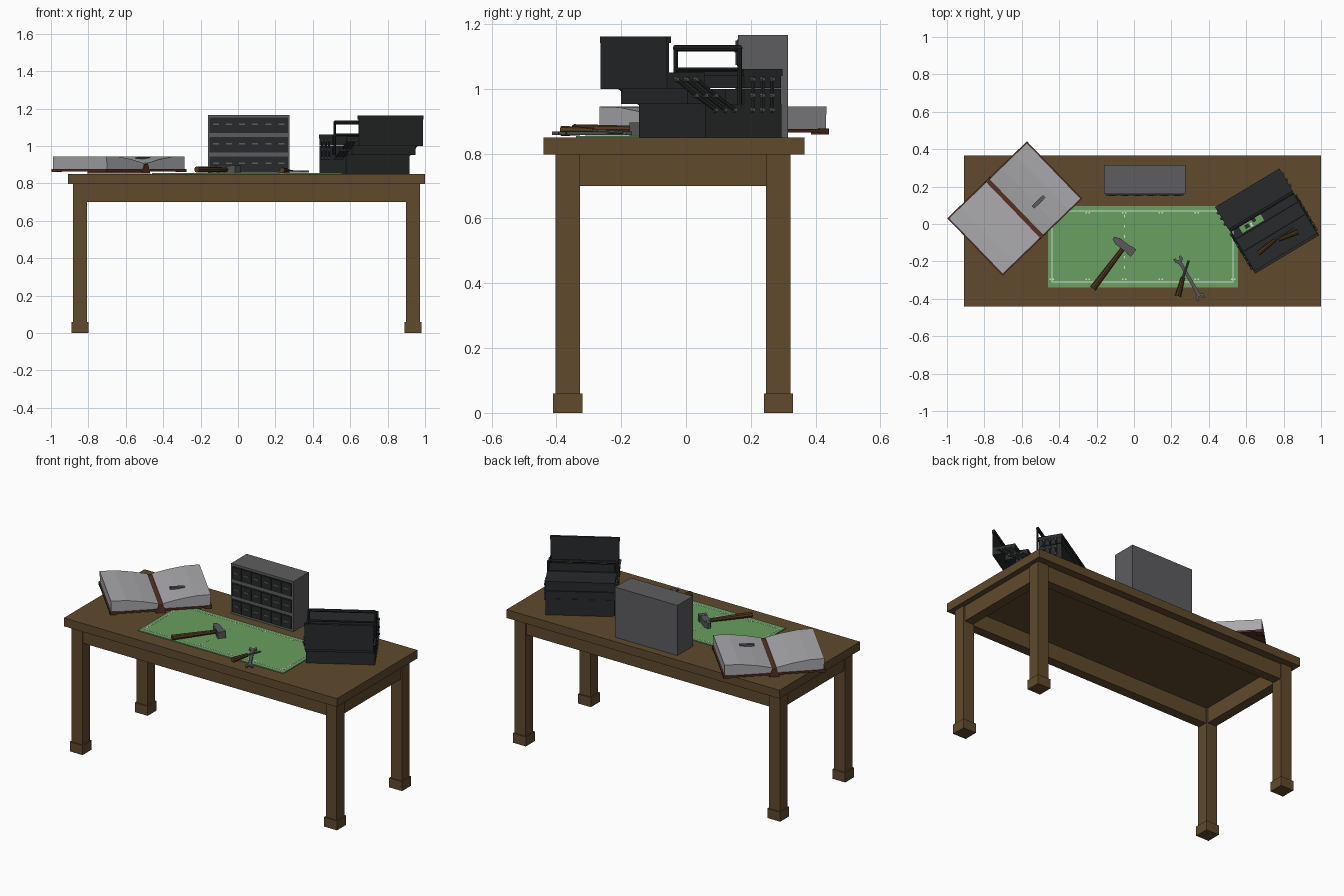
import bpy, bmesh
from math import radians, pi
from mathutils import Matrix, Vector

old = bpy.data.objects.get("Cube")
if old:
    bpy.data.objects.remove(old)


def colour(name, r, g, b):
    m = bpy.data.materials.new(name)
    m.use_nodes = True
    m.diffuse_color = (r, g, b, 1)
    m.node_tree.nodes["Principled BSDF"].inputs["Base Color"].default_value = (r, g, b, 1)
    return m


WOOD = colour("table_wood", .115, .067, .026)
BLACK = colour("black_metal", .021, .023, .024)
GREY = colour("cabinet_grey", .11, .11, .115)
GREEN = colour("mat_green", .14, .35, .115)
WHITE = colour("marking_white", .7, .75, .7)
PAGE = colour("paper", .40, .39, .41)
LEATHER = colour("book_leather", .09, .03, .017)
STEEL = colour("tool_steel", .10, .10, .105)
HANDLE = colour("handle_wood", .085, .042, .013)
ID = Matrix.Identity(4)


def finish(name, mat, bm, M=ID):
    bmesh.ops.recalc_face_normals(bm, faces=bm.faces)
    me = bpy.data.meshes.new(name)
    bm.to_mesh(me)
    bm.free()
    me.materials.append(mat)
    ob = bpy.data.objects.new(name, me)
    ob.matrix_world = M
    bpy.context.collection.objects.link(ob)
    return ob


def boxes(name, mat, spans, M=ID):
    """One object from boxes given as (x0, x1, y0, y1, z0, z1)."""
    bm = bmesh.new()
    for x0, x1, y0, y1, z0, z1 in spans:
        S = Matrix.Diagonal((x1 - x0, y1 - y0, z1 - z0, 1))
        C = Matrix.Translation(((x0 + x1) / 2, (y0 + y1) / 2, (z0 + z1) / 2))
        bmesh.ops.create_cube(bm, size=1, matrix=C @ S)
    return finish(name, mat, bm, M)


def rods(name, mat, runs, M=ID, sides=8):
    """One object from tapered rods given as (start, end, radius, end radius)."""
    bm = bmesh.new()
    for p, q, r, s in runs:
        p, q = Vector(p), Vector(q)
        d = q - p
        T = Matrix.Translation((p + q) / 2) @ d.to_track_quat('Z', 'Y').to_matrix().to_4x4()
        bmesh.ops.create_cone(bm, cap_ends=True, segments=sides, radius1=r, radius2=s,
                              depth=d.length, matrix=T)
    return finish(name, mat, bm, M)


def prism(name, mat, pts, z0, z1, M=ID):
    bm = bmesh.new()
    f = bm.faces.new([bm.verts.new((x, y, z0)) for x, y in pts])
    ext = bmesh.ops.extrude_face_region(bm, geom=[f])["geom"]
    vs = [v for v in ext if isinstance(v, bmesh.types.BMVert)]
    bmesh.ops.translate(bm, verts=vs, vec=(0, 0, z1 - z0))
    return finish(name, mat, bm, M)


def place(x, y, deg, z=0):
    return Matrix.Translation((x, y, z)) @ Matrix.Rotation(radians(deg), 4, 'Z')


def tray(x0, x1, y0, y1, z0, z1, t=.006):
    """Open box: a floor and four walls."""
    return [(x0, x1, y0, y1, z0, z0 + t), (x0, x0 + t, y0, y1, z0, z1),
            (x1 - t, x1, y0, y1, z0, z1), (x0, x1, y0, y0 + t, z0, z1),
            (x0, x1, y1 - t, y1, z0, z1)]


# Table
boxes("table_top", WOOD, [(-.91, 1, -.44, .365, .797, .85)])
LX, LY = (-.845, .935), (-.365, .285)
for x in LX:
    for y in LY:
        boxes("table_leg", WOOD, [(x - .038, x + .038, y - .038, y + .038, 0, .797)])
        boxes("table_foot", WOOD, [(x - .045, x + .045, y - .045, y + .045, 0, .06)])
for y in LY:
    boxes("long_apron", WOOD, [(LX[0], LX[1], y - .03, y + .03, .70, .797)])
for x in LX:
    boxes("short_apron", WOOD, [(x - .03, x + .03, LY[0], LY[1], .70, .797)])

# Cutting mat with its printed frame and tick marks
boxes("cutting_mat", GREEN, [(-.46, .555, -.34, .095, .85, .855)])
marks = [(-.44, .53, y, y + .004, .855, .856) for y in (-.312, .068)]
marks += [(x, x + .004, -.312, .07, .855, .856) for x in (-.44, .527)]
boxes("mat_frame", WHITE, marks)
ticks = []
for i in range(6):
    x = -.44 + i * .194
    for y in (-.30, .055):
        ticks += [(x - .012, x - .004, y, y + .008, .855, .856),
                  (x + .004, x + .012, y, y + .008, .855, .856)]
for j in range(6):
    ticks.append((-.054, -.048, -.24 + j * .055, -.225 + j * .055, .855, .856))
boxes("mat_ticks", WHITE, ticks)

# Drawer cabinet: three rows of six drawers
boxes("cabinet_body", GREY, [(-.16, .275, .16, .315, .85, 1.167)])
backs, fronts, pulls = [], [], []
for z in (.862, .965, 1.07):
    backs.append((-.152, .267, .157, .161, z, z + .083))
    for i in range(6):
        x = -.149 + i * .0697
        fronts.append((x, x + .064, .153, .158, z + .004, z + .079))
        pulls.append((x + .016, x + .048, .149, .154, z + .042, z + .05))
boxes("drawer_recesses", BLACK, backs)
boxes("drawer_fronts", BLACK, fronts)
boxes("drawer_pulls", GREY, pulls)

# Cantilever toolbox, front half opened: local x along the box, local y to the back
B = place(.649, -.265, 31)
L = .397
boxes("toolbox_base", BLACK, tray(0, L, .14, .414, .85, .953), B)
boxes("open_middle_tray", BLACK, tray(0, L, .076, .214, .953, 1.0), B)
boxes("open_upper_tray", BLACK, tray(0, L, .004, .137, 1.0, 1.05), B)
boxes("open_lid", BLACK, [(0, L, .002, .01, 1.0, 1.16), (-.002, L + .002, 0, .016, 1.142, 1.162)], B)
boxes("closed_trays", BLACK, [(0, L, .28, .412, .953, 1.0), (0, L, .28, .412, 1.003, 1.045)], B)
boxes("closed_lid", BLACK, [(-.002, L + .002, .277, .416, 1.04, 1.062)], B)
links, pins = [], []
for x, s in ((0, -1), (L, 1)):
    face = x + s * .003
    for shift in (0, .035, .07):
        arm = [(face, .035 + shift, 1.03), (face, .105 + shift, .98), (face, .175 + shift, .935)]
        shut = [(face, .31 + shift, z) for z in (1.03, .98, .935)]
        for chain in (arm, shut):
            links += [(p, q, .006, .006) for p, q in zip(chain, chain[1:])]
            pins += [((x, p[1], p[2]), (x + s * .011, p[1], p[2]), .009, .006) for p in chain]
rods("tray_links", BLACK, links, B, 6)
rods("link_pins", STEEL, pins, B)
a, b, h = .006, L - .006, .268
rods("toolbox_handle", BLACK, [((a, h, .94), (a, h, 1.125), .007, .007),
                               ((b, h, .94), (b, h, 1.125), .007, .007),
                               ((a, h, 1.126), (b, h, 1.126), .01, .01),
                               ((a, h, 1.06), (b, h, 1.06), .006, .006)], B)

# Things kept in the toolbox
boxes("circuit_board", GREEN, [(.05, .19, .218, .275, .90, .905)], B)
boxes("circuit_chips", BLACK, [(.08, .105, .23, .25, .905, .912), (.13, .15, .24, .265, .905, .912)], B)
boxes("circuit_labels", WHITE, [(.11, .122, .225, .245, .905, .909), (.09, .12, .26, .265, .905, .909)], B)
rods("stored_tool_handles", HANDLE, [((.07, .085, 1.02), (.18, .1, 1.02), .013, .009),
                                     ((.2, .09, 1.02), (.31, .075, 1.02), .009, .013)], B)
rods("stored_tool_shafts", STEEL, [((.17, .1, 1.02), (.3, .11, 1.015), .005, .005)], B)

# Open book: local x across the pages, local y along the spine
K = place(-.6375, .083, 44)
W, H = .296, .213
side = K @ Matrix.Rotation(pi / 2, 4, 'X')
half = [(.012, .876), (.288, .876), (.29, .945), (.2, .943), (.1, .928), (.012, .908)]
for s in (-1, 1):
    prism("book_pages", PAGE, [(s * x, z) for x, z in half], .006 - H, H - .006, side)
    boxes("book_cover", LEATHER, [(min(0, s * W), max(0, s * W), -H, H, .865, .876)], K)
    boxes("cover_corners", LEATHER, [(s * (W - .02) - .02, s * (W - .02) + .02,
                                      y - .02, y + .02, .86, .878) for y in (.02 - H, H - .02)], K)
prism("book_spine", LEATHER, [(-.03, .852), (.03, .852), (.012, .903), (-.012, .903)], -H, H, side)
boxes("page_marker", STEEL, [(.075, .16, -.073, -.053, .93, .942)], K)

# Hammer: local x along the handle
M = place(-.22, -.345, 53, .874)
rods("hammer_handle", HANDLE, [((0, 0, 0), (.11, 0, 0), .017, .015),
                               ((.11, 0, 0), (.29, 0, 0), .015, .011)], M)
boxes("hammer_head", STEEL, [(.262, .302, -.03, .045, -.018, .02)], M)
boxes("hammer_face", STEEL, [(.258, .306, -.06, -.03, -.02, .022)], M)
prism("hammer_peen", STEEL, [(.262, .045), (.302, .045), (.29, .075), (.274, .075)], -.016, .018, M)

# Double open-ended wrench: one quarter outline mirrored about both axes
quarter = [(.095, .009), (.108, .023), (.13, .022), (.127, .010), (.112, .008), (.112, 0)]
right = quarter + [(x, -y) for x, y in quarter[-2::-1]]
outline = right + [(-x, -y) for x, y in right]
prism("wrench", STEEL, outline, .858, .868, place(.295, -.29, -60))

# Screwdriver
rods("screwdriver_handle", HANDLE, [((.235, -.385, .87), (.262, -.285, .87), .016, .011)])
rods("screwdriver_shaft", STEEL, [((.262, -.285, .87), (.293, -.195, .866), .006, .005)])
